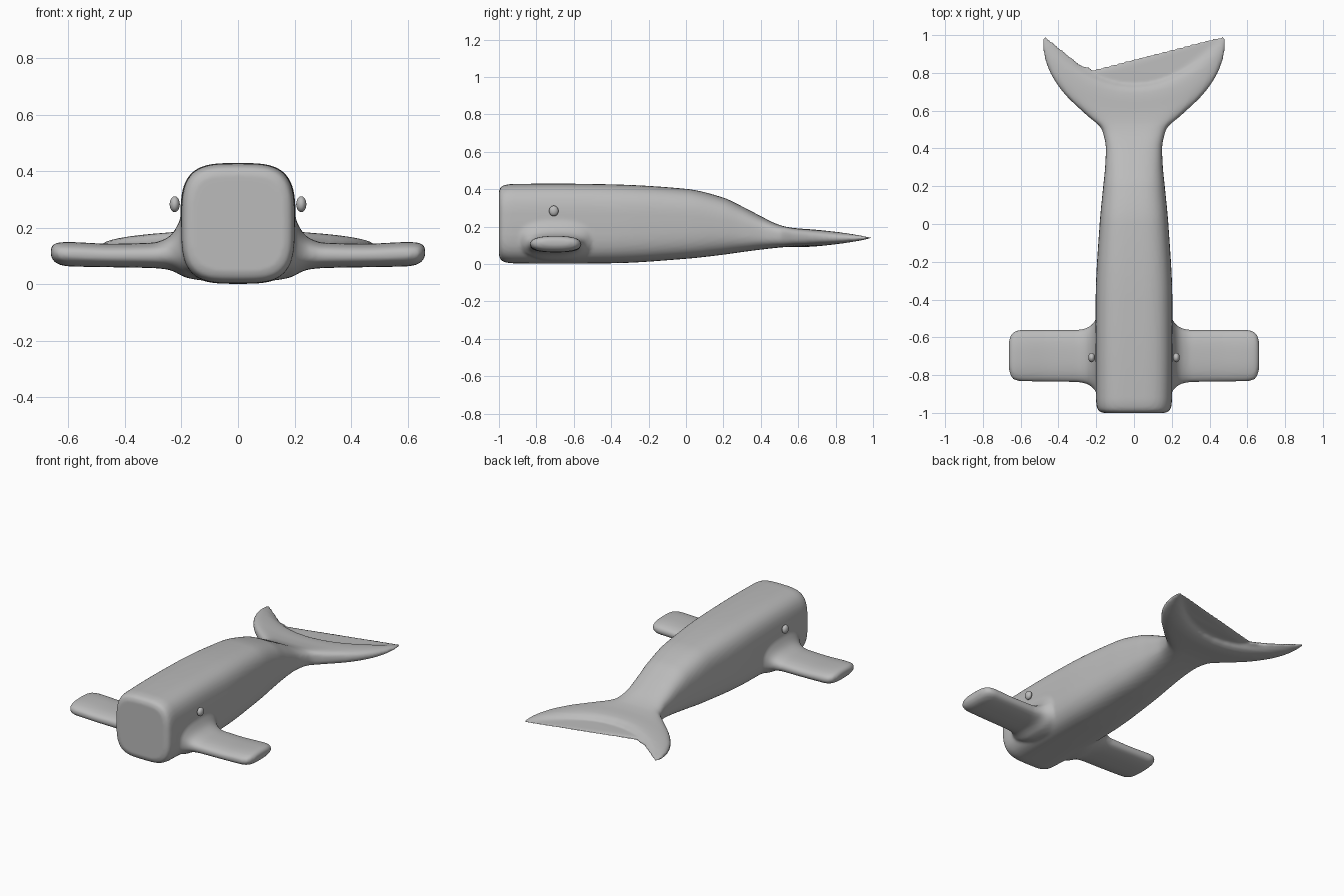
import bpy, bmesh, math

if "Cube" in bpy.data.objects:
    bpy.data.objects.remove(bpy.data.objects["Cube"])

grey = bpy.data.materials.new("whale_grey")
grey.diffuse_color = (0.5, 0.5, 0.5, 1)
grey.use_nodes = True
grey.node_tree.nodes["Principled BSDF"].inputs["Base Color"].default_value = grey.diffuse_color


def smooth_keys(keys, step):
    """Monotone cubic interpolation of key rows; column 0 is the parameter."""
    n = len(keys)
    d = [[(b - a) / (q[0] - p[0]) for a, b in zip(p, q)] for p, q in zip(keys, keys[1:])]
    mean = lambda a, b: 0 if a * b <= 0 else 2 * a * b / (a + b)
    m = [d[0]] + [[mean(a, b) for a, b in zip(d[i - 1], d[i])] for i in range(1, n - 1)] + [d[-1]]
    rows = []
    for i in range(n - 1):
        h = keys[i + 1][0] - keys[i][0]
        count = max(2, math.ceil(h / step))
        for k in range(count):
            t = k / count
            a, b = 2 * t**3 - 3 * t**2 + 1, t**3 - 2 * t**2 + t
            c, e = 3 * t**2 - 2 * t**3, t**3 - t**2
            rows.append([a * p + b * h * u + c * q + e * h * v
                         for p, q, u, v in zip(keys[i], keys[i + 1], m[i], m[i + 1])])
    return rows + [list(keys[-1])]


def rounded_box(power, count=48):
    """Unit superellipse outline."""
    pts = []
    for i in range(count):
        a = 2 * math.pi * i / count
        c, s = math.cos(a), math.sin(a)
        pts.append((math.copysign(abs(c) ** (2 / power), c), math.copysign(abs(s) ** (2 / power), s)))
    return pts


def loft(bm, rings):
    rings = [[bm.verts.new(p) for p in ring] for ring in rings]
    n = len(rings[0])
    for a, b in zip(rings, rings[1:]):
        for i in range(n):
            bm.faces.new((a[i], a[(i + 1) % n], b[(i + 1) % n], b[i]))
    bm.faces.new(rings[0][::-1])
    bm.faces.new(rings[-1])


bm = bmesh.new()

# Body and fluke: centre y, edge y, half width, bottom z, top z, squareness
body_keys = [
    (-1.0, -1.0, .165, .045, .39, 3.6), (-.992, -.992, .185, .024, .41, 3.6),
    (-.97, -.97, .197, .010, .422, 3.5), (-.93, -.93, .201, .004, .428, 3.5),
    (-.7, -.7, .204, .002, .430, 3.5), (-.4, -.4, .203, .004, .426, 3.4),
    (0, 0, .182, .028, .402, 3.2), (.2, .2, .163, .050, .355, 3),
    (.3, .3, .153, .064, .308, 3), (.4, .4, .149, .077, .256, 3),
    (.48, .5, .170, .086, .216, 3), (.54, .58, .255, .091, .198, 3),
    (.6, .7, .378, .092, .190, 2.8), (.66, .82, .453, .092, .186, 2.6),
    (.70, .92, .482, .098, .180, 2.4), (.725, .975, .485, .110, .168, 2.2),
    (.737, 1.0, .472, .128, .150, 2)]
rings = []
for y0, ye, w, zb, zt, power in smooth_keys(body_keys, .02):
    rings.append([(u * w, y0 + (ye - y0) * u * u, (zb + zt) / 2 + v * (zt - zb) / 2)
                  for u, v in rounded_box(power)])
loft(bm, rings)

# Side fins, flaring into the body: x, y range, z range
fin_keys = [
    (.14, -.92, -.45, .015, .31), (.19, -.90, -.49, .026, .265), (.205, -.882, -.51, .034, .23),
    (.225, -.862, -.535, .045, .19), (.25, -.847, -.55, .053, .165), (.3, -.838, -.56, .058, .148),
    (.45, -.835, -.56, .061, .144), (.6, -.833, -.56, .064, .150), (.635, -.825, -.57, .071, .149),
    (.655, -.80, -.592, .085, .141), (.663, -.765, -.63, .103, .127)]
for side in (-1, 1):
    loft(bm, [[(side * x, (a + b) / 2 + u * (b - a) / 2, (c + d) / 2 + v * (d - c) / 2)
               for u, v in rounded_box(2.5)] for x, a, b, c, d in smooth_keys(fin_keys, .02)])

bmesh.ops.recalc_face_normals(bm, faces=bm.faces)
mesh = bpy.data.meshes.new("whale_body")
bm.to_mesh(mesh)
bm.free()
body = bpy.data.objects.new("whale_body", mesh)
bpy.context.collection.objects.link(body)
mesh.materials.append(grey)

# Fuse body and fins into one soft skin
remesh = body.modifiers.new("fuse", 'REMESH')
remesh.mode = 'VOXEL'
remesh.voxel_size = .01
remesh.use_smooth_shade = True
soften = body.modifiers.new("soften", 'SMOOTH')
soften.factor = .5
soften.iterations = 5

# Eyes
for name, side in (("left_eye", -1), ("right_eye", 1)):
    bpy.ops.mesh.primitive_uv_sphere_add(segments=24, ring_count=12, radius=1,
                                         location=(side * .224, -.707, .284))
    eye = bpy.context.object
    eye.name = name
    eye.scale = (.018, .025, .028)
    eye.data.materials.append(grey)
    bpy.ops.object.shade_smooth()
